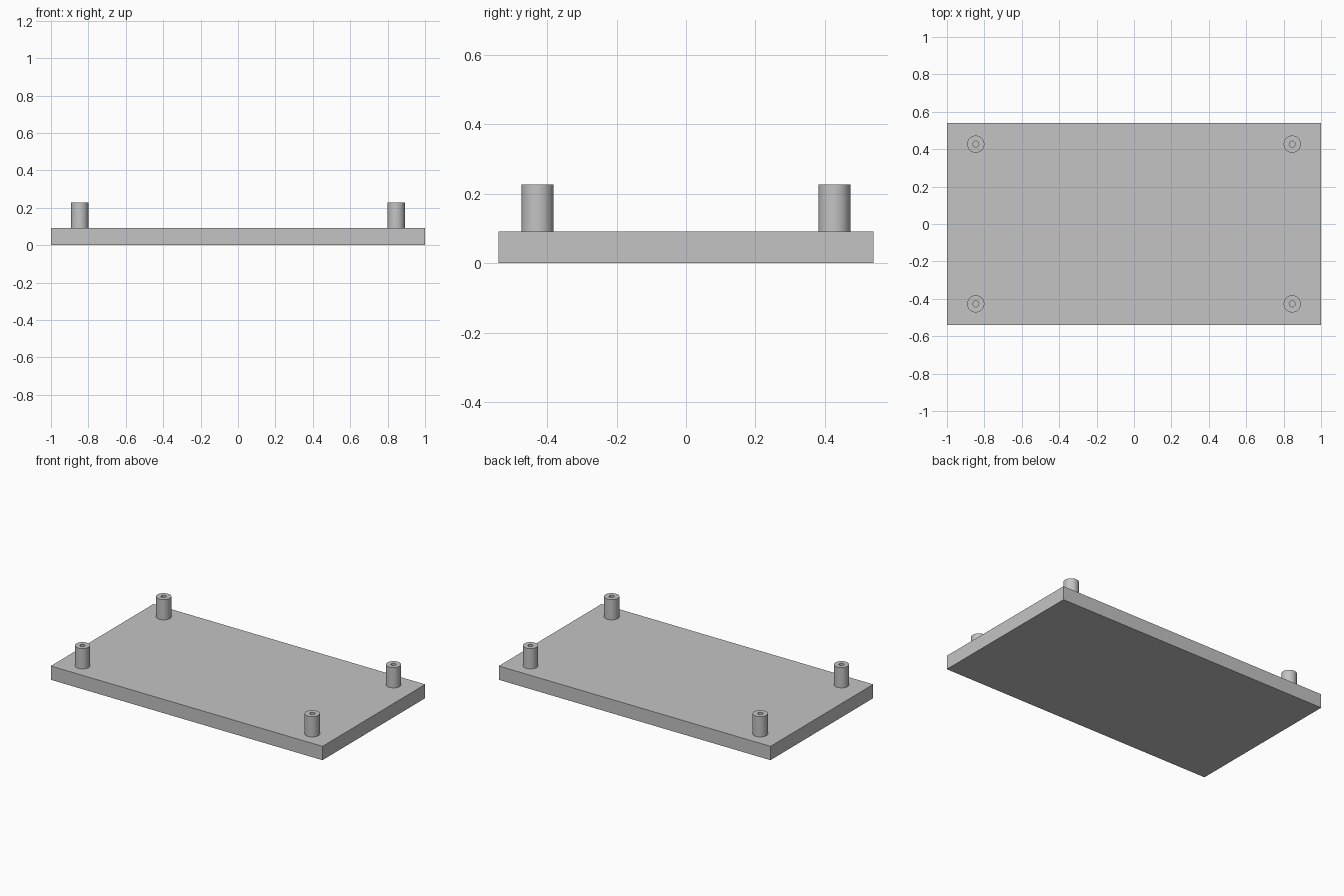
import bpy
import bmesh
from math import radians, tau
from mathutils import Matrix

cube = bpy.data.objects.get("Cube")
if cube:
    bpy.data.objects.remove(cube, do_unlink=True)

PLATE_X, PLATE_Y, PLATE_TOP = 2.0, 1.08, 0.092
POST_X, POST_Y, POST_TOP = 0.846, 0.427, 0.227
POST_RADIUS, HOLE_RADIUS, SEGMENTS = 0.046, 0.016, 48

grey = bpy.data.materials.new("plain_grey")
grey.use_nodes = True
grey.diffuse_color = (0.55, 0.55, 0.55, 1)
grey.node_tree.nodes["Principled BSDF"].inputs["Base Color"].default_value = grey.diffuse_color


def add_object(name, bm, location=(0, 0, 0)):
    bmesh.ops.recalc_face_normals(bm, faces=bm.faces)
    mesh = bpy.data.meshes.new(name)
    bm.to_mesh(mesh)
    bm.free()
    mesh.materials.append(grey)
    obj = bpy.data.objects.new(name, mesh)
    obj.location = location
    bpy.context.collection.objects.link(obj)
    return obj


# Flat base plate
bm = bmesh.new()
bmesh.ops.create_cube(bm, size=1, matrix=Matrix.Translation((0, 0, PLATE_TOP / 2))
                      @ Matrix.Diagonal((PLATE_X, PLATE_Y, PLATE_TOP, 1)))
add_object("base_plate", bm)


def add_post(name, x, y):
    """Hollow standoff: a rectangular wall section turned about z."""
    height = POST_TOP - PLATE_TOP
    section = [(HOLE_RADIUS, 0), (POST_RADIUS, 0), (POST_RADIUS, height), (HOLE_RADIUS, height)]
    bm = bmesh.new()
    verts = [bm.verts.new((r, 0, z)) for r, z in section]
    edges = [bm.edges.new((verts[i - 1], verts[i])) for i in range(len(verts))]
    bmesh.ops.spin(bm, geom=verts + edges, cent=(0, 0, 0), axis=(0, 0, 1),
                   angle=tau, steps=SEGMENTS)
    bmesh.ops.remove_doubles(bm, verts=bm.verts, dist=0.0001)
    post = add_object(name, bm, (x, y, PLATE_TOP))
    bpy.ops.object.select_all(action="DESELECT")
    post.select_set(True)
    bpy.context.view_layer.objects.active = post
    bpy.ops.object.shade_smooth_by_angle(angle=radians(30))


# Four mounting posts, one near each corner
for side, sx in (("left", 1), ("right", -1)):
    for end, sy in (("front", -1), ("back", 1)):
        add_post(f"{end}_{side}_mounting_post", sx * POST_X, sy * POST_Y)
